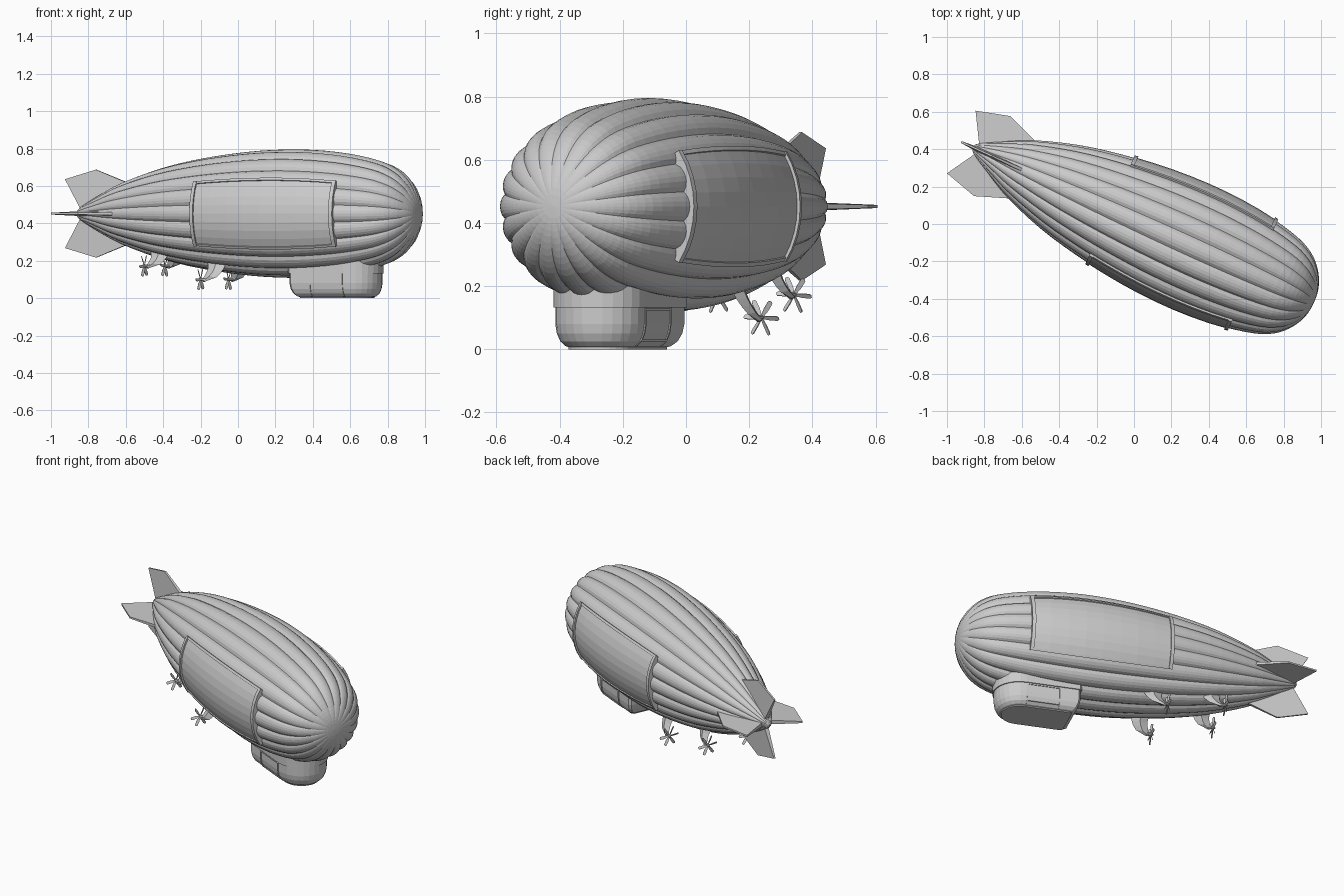
import bpy, bmesh, math
from mathutils import Matrix, Vector

if "Cube" in bpy.data.objects:
    bpy.data.objects.remove(bpy.data.objects["Cube"])

# Ship is built along local +x (nose) and then turned in plan
YAW = Matrix.Translation((0.0066, 0.0146, 0)) @ Matrix.Rotation(math.radians(-24.5), 4, 'Z')
AXIS_Z = 0.452


def make(name, verts, faces, smooth=False):
    me = bpy.data.meshes.new(name)
    me.from_pydata([YAW @ Vector(v) for v in verts], [], faces)
    bm = bmesh.new()
    bm.from_mesh(me)
    bmesh.ops.remove_doubles(bm, verts=bm.verts, dist=1e-5)
    bmesh.ops.recalc_face_normals(bm, faces=bm.faces)
    for f in bm.faces:
        f.smooth = smooth
    bm.to_mesh(me)
    bm.free()
    ob = bpy.data.objects.new(name, me)
    bpy.context.collection.objects.link(ob)
    return ob


def loft(name, rings, caps=True):
    n = len(rings[0])
    verts = [p for r in rings for p in r]
    faces = [(i * n + j, i * n + (j + 1) % n, (i + 1) * n + (j + 1) % n, (i + 1) * n + j)
             for i in range(len(rings) - 1) for j in range(n)]
    if caps:
        faces += [tuple(range(n)), tuple(range(len(verts) - n, len(verts)))]
    return make(name, verts, faces)


def spline(pts, steps=3):
    out = []
    P = [Vector(p) for p in pts]
    for i in range(len(P) - 1):
        a, b, c, d = P[max(i - 1, 0)], P[i], P[i + 1], P[min(i + 2, len(P) - 1)]
        for k in range(steps):
            t = k / steps
            out.append(0.5 * (2 * b + (c - a) * t + (2 * a - 5 * b + 4 * c - d) * t * t
                              + (3 * b - a - 3 * c + d) * t ** 3))
    return out + [P[-1]]


profile = spline([(-.955, .002), (-.93, .035), (-.8, .108), (-.667, .172), (-.447, .245), (-.227, .293),
                  (0, .325), (.21, .341), (.43, .341), (.65, .32), (.83, .281), (.925, .237),
                  (.985, .183), (1.025, .12), (1.045, .06), (1.05, .002)])


def radius(u):
    for a, b in zip(profile, profile[1:]):
        if a.x <= u <= b.x:
            return a.y + (b.y - a.y) * (u - a.x) / (b.x - a.x)
    return 0


def polar(u, r, ang):
    return (u, r * math.cos(ang), AXIS_Z + r * math.sin(ang))


# Lobed envelope
LOBES, SEG = 20, 6
rings = []
for p in profile:
    ring = []
    for j in range(LOBES * SEG):
        bulge = math.sin(math.pi * (j % SEG) / SEG) ** 0.7
        ring.append(polar(p.x, p.y * (1 - 0.055 * (1 - bulge)), 2 * math.pi * (j + SEG / 2) / (LOBES * SEG)))
    rings.append(ring)
loft("envelope", rings)


# Curved patches that follow the envelope
def patch(name, side, u0, u1, a0, a1, lift, nu=8, na=8, depth=0.035):
    verts, faces = [], []
    for layer in (lift, lift - depth):
        for i in range(nu + 1):
            u = u0 + (u1 - u0) * i / nu
            for j in range(na + 1):
                x, y, z = polar(u, radius(u) + layer, math.radians(a0 + (a1 - a0) * j / na))
                verts.append((x, side * y, z))
    w, off = na + 1, (nu + 1) * (na + 1)
    for i in range(nu):
        for j in range(na):
            q = (i * w + j, i * w + j + 1, (i + 1) * w + j + 1, (i + 1) * w + j)
            faces += [q, tuple(k + off for k in q)]
    edge = [j for j in range(w)] + [i * w + na for i in range(1, nu + 1)]
    edge += [nu * w + j for j in range(na - 1, -1, -1)] + [i * w for i in range(nu - 1, 0, -1)]
    faces += [(a, b, b + off, a + off) for a, b in zip(edge, edge[1:] + edge[:1])]
    make(name, verts, faces)


# Side display panels with raised frames
for side, tag in ((1, "left"), (-1, "right")):
    patch(f"{tag}_panel", side, -.135, .685, -31, 31, .004)
    patch(f"{tag}_frame_back", side, -.148, -.128, -33, 33, .014, nu=1)
    patch(f"{tag}_frame_front", side, .672, .692, -33, 33, .014, nu=1)
    patch(f"{tag}_frame_top", side, -.14, .685, 30.5, 33, .010, na=1)
    patch(f"{tag}_frame_bottom", side, -.14, .685, -33, -30.5, .010, na=1)

# Four tapered tail fins: (u, height, half thickness)
fin = [(-.925, .02, .013), (-1.022, .184, .005), (-.84, .235, .005), (-.655, .165, .009), (-.62, .06, .014)]
for k, name in enumerate(("left_fin", "top_fin", "right_fin", "bottom_fin")):
    rot = Matrix.Translation((0, 0, AXIS_Z)) @ Matrix.Rotation(k * math.pi / 2, 4, 'X')
    loft(name, [[rot @ Vector((u, h, s * t)) for u, h, t in fin] for s in (-1, 1)])


# Gondola with rounded nose and curved underside
def plan(inset, z):
    b = .146 - inset
    back = .356 + inset
    pts = [(back, -b + .012), (back + .012, -b)]
    pts += [(.68 + (.148 - inset) * math.cos(t), b * math.sin(t))
            for t in (math.pi * (i / 14 - .5) for i in range(15))]
    pts += [(back + .012, b), (back, b - .012)]
    return [(x, y, z) for x, y in pts]


loft("gondola", [plan(i, z) for i, z in ((.05, .004), (.032, .01), (.016, .025), (.005, .05), (0, .08), (0, .14))])
loft("gondola_collar", [plan(i, z) for i, z in ((-.006, .133), (-.006, .235))])
loft("gondola_base", [plan(i, z) for i, z in ((.042, 0), (.042, .008))])


# Side ribs and window trim follow the gondola wall
def wall_strip(name, side, u0, u1, levels):
    rings = []
    for inset, z in levels:
        y0, y1 = .146 - inset - .01, .146 - inset + .004
        rings.append([(u, side * y, z) for u, y in ((u0, y0), (u1, y0), (u1, y1), (u0, y1))])
    loft(name, rings)


curve = ((.032, .01), (.016, .025), (.005, .05), (0, .08), (0, .136))
for side, tag in ((1, "left"), (-1, "right")):
    for i, u in enumerate((.475, .665)):
        wall_strip(f"{tag}_window_post_{i}", side, u, u + .008, curve)
    wall_strip(f"{tag}_window_sill", side, .475, .673, ((.016, .024), (.012, .031)))
    wall_strip(f"{tag}_window_head", side, .475, .673, ((0, .122), (0, .129)))


# Engine struts and six-bladed propellers
def engine(tag, side, u, w, z):
    dist = math.hypot(w, AXIS_Z - z)
    lean = side * math.atan2(w, AXIS_Z - z)
    base = Matrix.Translation((u, 0, AXIS_Z)) @ Matrix.Rotation(lean, 4, 'X')
    top = radius(u + .05) - .03
    rings = []
    for i in range(6):
        t = i / 5
        d = top + (dist + .012 - top) * t
        x0 = .012 + .03 * math.sin(math.pi * t) * (1 - t)
        x1 = .03 + .1 * math.sqrt(max(0, 1 - t * t))
        h = .019 - .010 * t
        mid = (x0 + x1) / 2
        rings.append([base @ Vector((x, y, -d)) for x, y in
                      ((x0, 0), (mid, h), (x1, 0), (mid, -h))])
    loft(f"{tag}_strut", rings)
    hub = base @ Matrix.Translation((0, 0, -dist))
    loft(f"{tag}_hub", [[hub @ Vector((x, r * math.cos(a), r * math.sin(a)))
                         for a in (math.pi * k / 4 for k in range(8))]
                        for x, r in ((-.014, .004), (-.006, .009), (.03, .009))])
    for k in range(6):
        m = hub @ Matrix.Rotation(k * math.pi / 3, 4, 'X')
        pitch = Matrix.Rotation(math.radians(35), 4, 'Z')
        loft(f"{tag}_blade_{k}", [[m @ pitch @ Vector((x, y, d)) for x, y in
                                   ((-.0015, -h), (.0015, -h), (.0015, h), (-.0015, h))]
                                  for d, h in ((.004, .004), (.03, .008), (.056, .008), (.061, .004))])


for side, tag in ((1, "left"), (-1, "right")):
    engine(f"{tag}_front_engine", side, -.145, .18, .10)
    engine(f"{tag}_rear_engine", side, -.497, .133, .172)
